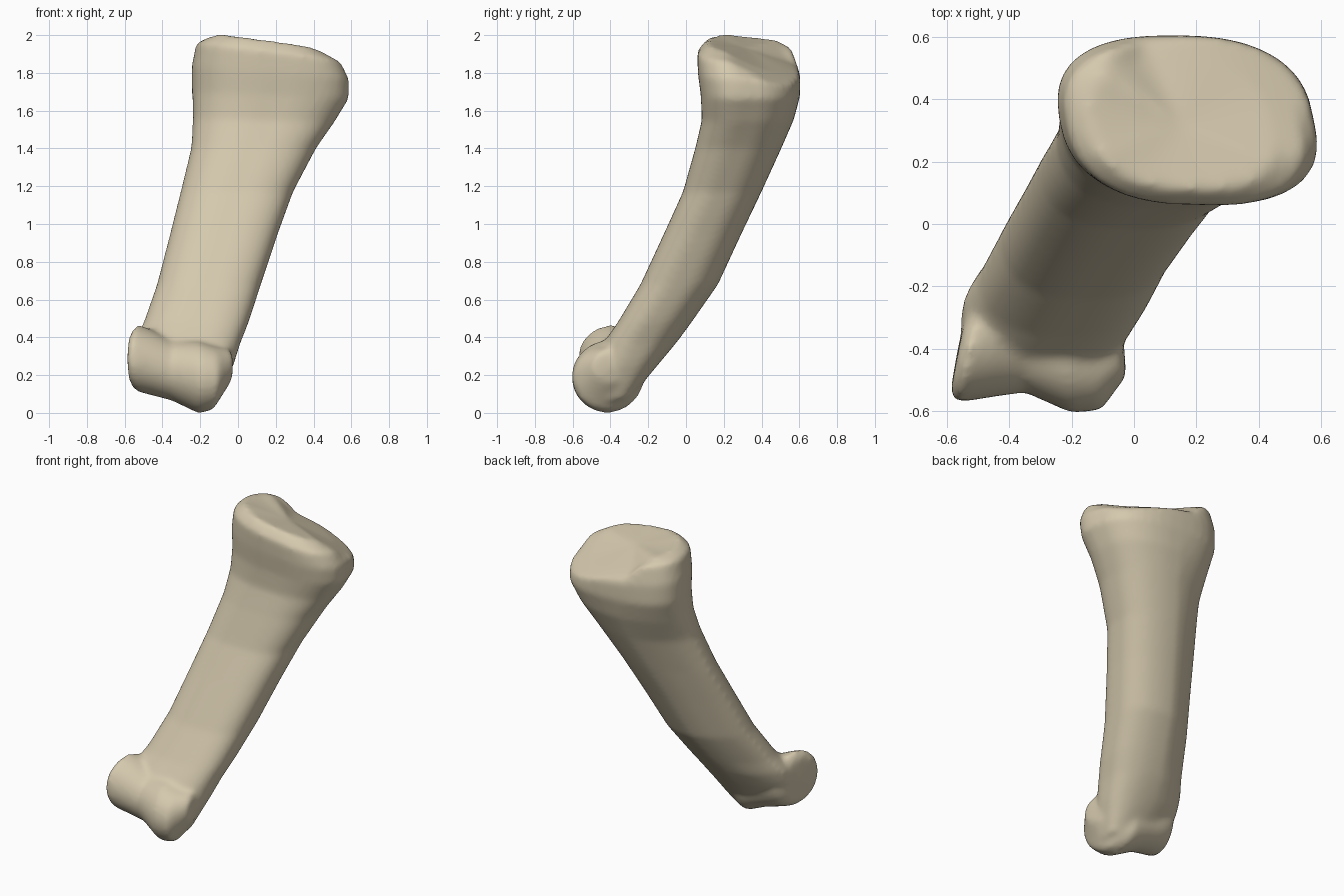
import bpy
import bmesh
from math import cos, sin, pi, copysign

cube = bpy.data.objects.get("Cube")
if cube:
    bpy.data.objects.remove(cube)

bone = bpy.data.materials.new("ivory bone")
bone.use_nodes = True
bone.diffuse_color = (0.66, 0.58, 0.42, 1)
bone.node_tree.nodes["Principled BSDF"].inputs["Base Color"].default_value = bone.diffuse_color

SIDES = 40


def rounded(angle, power):
    """Point on a unit superellipse."""
    c, s = cos(angle), sin(angle)
    return (copysign(abs(c) ** (2 / power), c), copysign(abs(s) ** (2 / power), s))


def loft(bm, rings, start, end):
    """Bridge rings of points and close both ends with fans."""
    loops = [[bm.verts.new(p) for p in ring] for ring in rings]
    for a, b in zip(loops, loops[1:]):
        for i in range(SIDES):
            j = (i + 1) % SIDES
            bm.faces.new((a[i], a[j], b[j], b[i]))
    for ring, tip in ((loops[0], start), (loops[-1], end)):
        centre = bm.verts.new(tip)
        for i in range(SIDES):
            bm.faces.new((ring[i], ring[(i + 1) % SIDES], centre))


def joint_face(x, y):
    """Height of the upper joint face: a ridge at -x, falling towards the back."""
    fall = min(0.42 + 0.25 * x, 0.12 + 2.4 * max(0, x + 0.1))
    return 2.008 - 0.05 * x - 0.35 * x * x - max(0, y - 0.2) * fall


def shaft_ring(z, x0, x1, y0, y1, tilt, shear, cut):
    """Tilted section with its back -x corner cut and front +x corner filled."""
    ring = []
    for i in range(SIDES):
        u, v = rounded(2 * pi * i / SIDES, 2.5)
        size = 1 - cut * max(0, -u) * max(0, v) + 0.07 * max(0, u) * max(0, -v)
        dx, dy = size * u * (x1 - x0) / 2, size * v * (y1 - y0) / 2
        x, y = (x0 + x1) / 2 + dx - shear * dy, (y0 + y1) / 2 + dy
        ring.append((x, y, min(z + tilt * dx, joint_face(x, y))))
    return ring


def knuckle_ring(x, y, z, r, lean):
    """Round section across the lower joint, its back edge leaning inwards."""
    ring = []
    for i in range(SIDES):
        dy, dz = r * cos(2 * pi * i / SIDES), r * sin(2 * pi * i / SIDES)
        ring.append((x + lean * (dy + r), y + dy, z + dz))
    return ring


bm = bmesh.new()

# Shaft flaring into the upper head: z, x range, y range, tilt, shear, cut
shaft = [
    (0.11, -0.48, -0.10, -0.48, -0.28, -0.25, 0, 0.1),
    (0.28, -0.56, -0.025, -0.47, -0.13, -0.1, 0, 0.2),
    (0.38, -0.545, 0.01, -0.43, -0.045, -0.05, 0, 0.28),
    (0.48, -0.50, 0.055, -0.36, 0.03, 0, 0, 0.35),
    (0.68, -0.43, 0.12, -0.24, 0.17, 0, 0, 0.35),
    (0.95, -0.36, 0.21, -0.115, 0.295, 0, 0, 0.35),
    (1.17, -0.305, 0.29, -0.015, 0.40, 0, 0, 0.35),
    (1.40, -0.25, 0.41, 0.05, 0.505, 0, 0.03, 0.25),
    (1.55, -0.24, 0.505, 0.085, 0.57, -0.02, 0.1, 0.12),
    (1.68, -0.24, 0.575, 0.08, 0.605, -0.04, 0.15, 0),
    (1.80, -0.24, 0.575, 0.065, 0.605, -0.08, 0.17, 0),
    (1.91, -0.215, 0.53, 0.06, 0.58, -0.13, 0.17, 0),
    (1.97, -0.14, 0.44, 0.11, 0.53, -0.14, 0.17, 0),
]
loft(bm, [shaft_ring(*s) for s in shaft], (-0.27, -0.38, 0.13), (0.15, 0.32, 1.93))

# Lower joint: two condyles with a shallow groove between
knuckle = [
    (-0.59, -0.405, 0.285, 0.14, 0.2),
    (-0.565, -0.395, 0.29, 0.178, 0.2),
    (-0.47, -0.385, 0.265, 0.173, 0.1),
    (-0.35, -0.38, 0.225, 0.16, 0),
    (-0.20, -0.415, 0.19, 0.192, -0.05),
    (-0.105, -0.425, 0.185, 0.172, -0.2),
    (-0.025, -0.40, 0.25, 0.09, -0.2),
]
loft(bm, [knuckle_ring(*k) for k in knuckle], (-0.565, -0.40, 0.285), (-0.03, -0.39, 0.26))

bmesh.ops.recalc_face_normals(bm, faces=bm.faces)
mesh = bpy.data.meshes.new("finger_bone")
bm.to_mesh(mesh)
bm.free()
mesh.materials.append(bone)
obj = bpy.data.objects.new("finger_bone", mesh)
bpy.context.collection.objects.link(obj)

# Fuse shaft and joint into one continuous skin
fuse = obj.modifiers.new("fuse", 'REMESH')
fuse.mode = 'VOXEL'
fuse.voxel_size = 0.016
fuse.use_smooth_shade = True
soften = obj.modifiers.new("soften", 'SMOOTH')
soften.factor = 0.5
soften.iterations = 12
